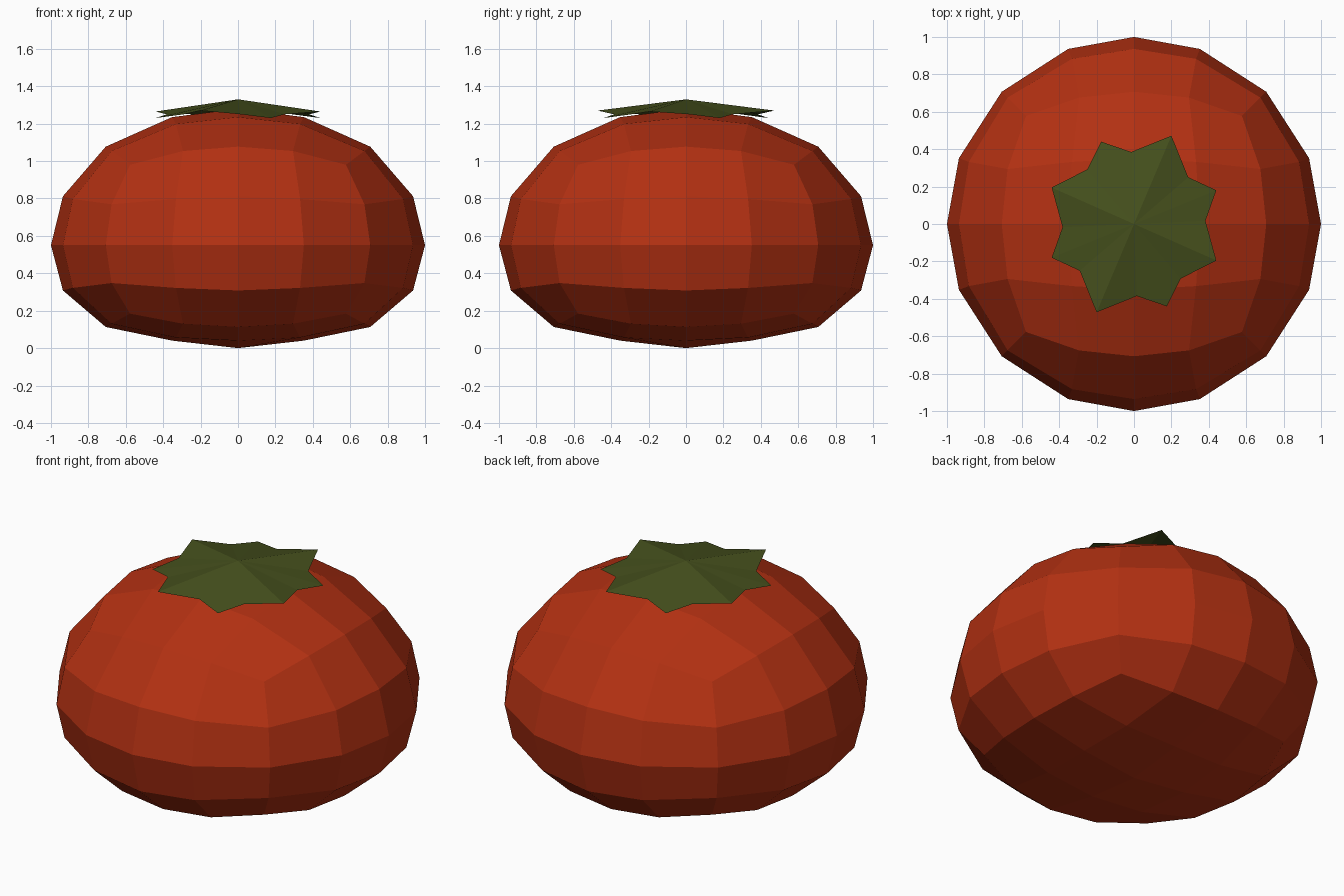
import bpy, bmesh
from mathutils import Vector

if "Cube" in bpy.data.objects:
    bpy.data.objects.remove(bpy.data.objects["Cube"])


def finish(bm, name, color):
    mesh = bpy.data.meshes.new(name)
    bmesh.ops.recalc_face_normals(bm, faces=bm.faces)
    bm.to_mesh(mesh)
    bm.free()
    mat = bpy.data.materials.new(name + "_colour")
    mat.diffuse_color = (*color, 1)
    mat.use_nodes = True
    mat.node_tree.nodes["Principled BSDF"].inputs["Base Color"].default_value = mat.diffuse_color
    mesh.materials.append(mat)
    obj = bpy.data.objects.new(name, mesh)
    bpy.context.collection.objects.link(obj)
    return obj


# Height profile: unit-sphere height -> finished height (flattened base)
HEIGHTS = [(-1, 0.0), (-0.936, 0.04), (-0.707, 0.113), (-0.352, 0.308), (0, 0.55),
           (0.352, 0.812), (0.707, 1.077), (0.936, 1.235), (1, 1.28)]


def height(z):
    for (a, za), (b, zb) in zip(HEIGHTS, HEIGHTS[1:]):
        if z <= b:
            return za + (zb - za) * (z - a) / (b - a)
    return HEIGHTS[-1][1]


# Fruit body: a 4x4-per-side cube rounded into a sphere, then squashed
bm = bmesh.new()
bmesh.ops.create_cube(bm, size=2)
bmesh.ops.subdivide_edges(bm, edges=bm.edges[:], cuts=3, use_grid_fill=True)
for v in bm.verts:
    on_rim = sum(abs(c) > 0.9 for c in v.co) == 2
    t = 0.435 if on_rim else 0.376
    p = Vector([(t if c > 0 else -t) if 0.3 < abs(c) < 0.7 else c for c in v.co])
    p.normalize()
    v.co = (p.x, p.y, height(p.z))
finish(bm, "fruit_body", (0.45, 0.03, 0.006))

# Leafy cap: fan around a raised centre, half the outline turned by 180 degrees
HALF = [(-0.015, 0.385, 1.25), (0.2, 0.472, 1.27), (0.29, 0.25, 1.25), (0.44, 0.18, 1.23),
        (0.382, 0.017, 1.25), (0.44, -0.195, 1.265), (0.25, -0.292, 1.25), (0.175, -0.44, 1.23)]
bm = bmesh.new()
centre = bm.verts.new((0, 0, 1.33))
rim = [bm.verts.new((s * x, s * y, z)) for s in (1, -1) for x, y, z in HALF]
for a, b in zip(rim, rim[1:] + rim[:1]):
    bm.faces.new((centre, b, a))
finish(bm, "leafy_cap", (0.06, 0.08, 0.012))
